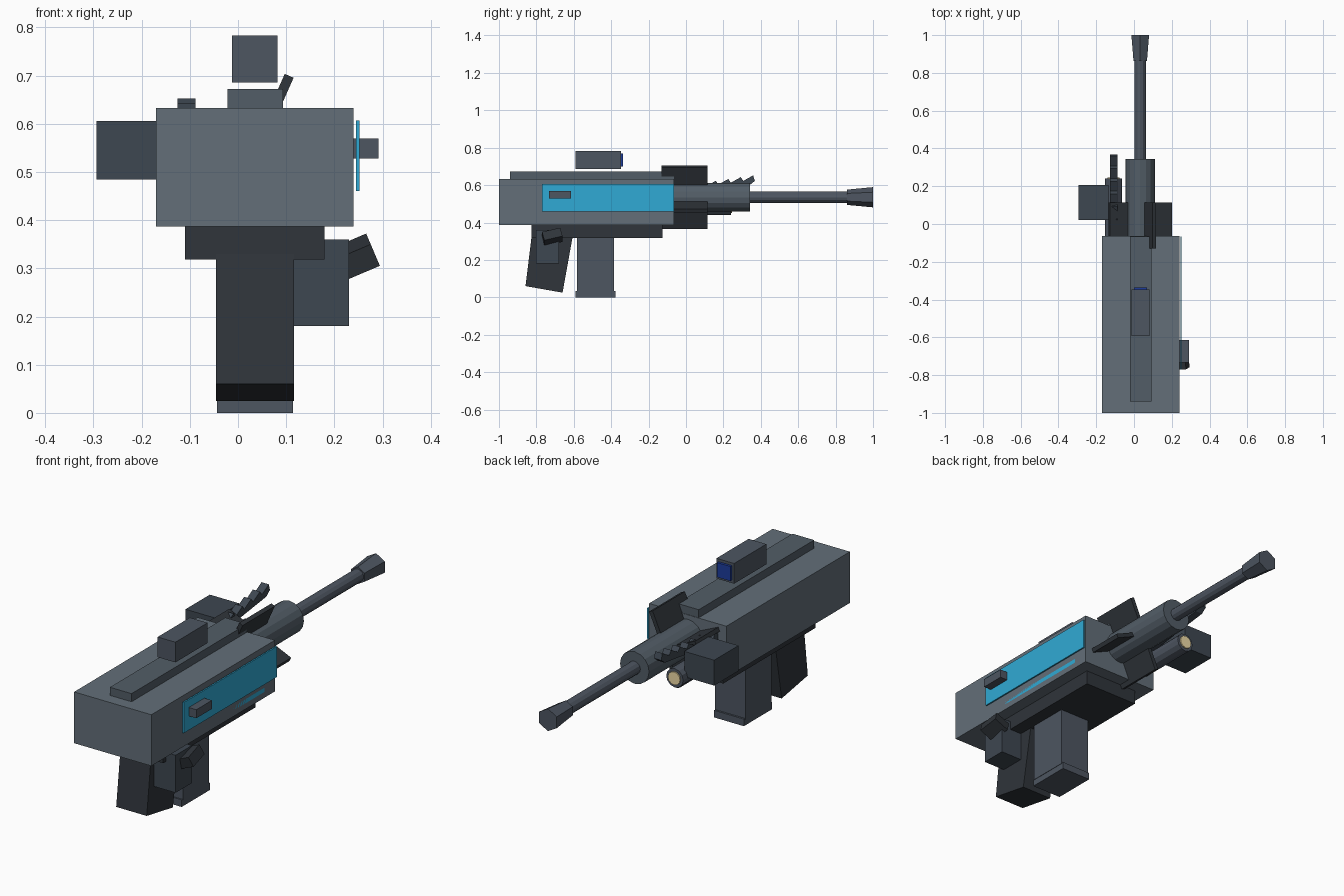
import bpy, bmesh
from math import radians, cos, sin, pi
from mathutils import Matrix, Vector

if "Cube" in bpy.data.objects:
    bpy.data.objects.remove(bpy.data.objects["Cube"])


def paint(name, rgb):
    m = bpy.data.materials.new(name)
    m.diffuse_color = (*rgb, 1)
    m.use_nodes = True
    m.node_tree.nodes["Principled BSDF"].inputs["Base Color"].default_value = m.diffuse_color
    return m


CYAN = paint("cyan", (0.03, 0.40, 0.66))
BLUE = paint("blue", (0.012, 0.045, 0.33))
TAN = paint("tan", (0.85, 0.70, 0.38))
STEEL = paint("steel", (0.125, 0.158, 0.19))
RAIL = paint("rail_grey", (0.085, 0.11, 0.135))
SLATE = paint("slate", (0.075, 0.092, 0.12))
GUNMETAL = paint("gunmetal", (0.048, 0.063, 0.082))
DARK = paint("dark", (0.029, 0.035, 0.043))


def finish(name, bm, mat):
    bmesh.ops.recalc_face_normals(bm, faces=bm.faces)
    mesh = bpy.data.meshes.new(name)
    bm.to_mesh(mesh)
    bm.free()
    ob = bpy.data.objects.new(name, mesh)
    bpy.context.collection.objects.link(ob)
    mesh.materials.append(mat)
    return ob


def box(name, x, y, z, mat, matrix=None):
    """Box from (min, max) ranges, with an optional placing matrix."""
    bm = bmesh.new()
    bmesh.ops.create_cube(bm, size=1)
    for v in bm.verts:
        v.co = Vector([r[0] + (c + 0.5) * (r[1] - r[0]) for r, c in zip((x, y, z), v.co)])
    if matrix:
        bm.transform(matrix)
    return finish(name, bm, mat)


def tube(name, x, z, y0, y1, r0, r1, sides, mat):
    """Cone or cylinder along y, with a corner pointing straight up."""
    bm = bmesh.new()
    rings = []
    for y, r in ((y0, r0), (y1, r1)):
        rings.append([bm.verts.new((x + r * sin(2 * pi * i / sides), y,
                                    z + r * cos(2 * pi * i / sides))) for i in range(sides)])
    bm.faces.new(rings[0])
    bm.faces.new(rings[1])
    for i in range(sides):
        j = (i + 1) % sides
        bm.faces.new((rings[0][i], rings[0][j], rings[1][j], rings[1][i]))
    return finish(name, bm, mat)


def side_profile(name, pts, x0, x1, mat):
    """Extrude a (y, z) outline across x."""
    bm = bmesh.new()
    face = bm.faces.new([bm.verts.new((x0, y, z)) for y, z in pts])
    new = bmesh.ops.extrude_face_region(bm, geom=[face])["geom"]
    bmesh.ops.translate(bm, vec=(x1 - x0, 0, 0),
                        verts=[g for g in new if isinstance(g, bmesh.types.BMVert)])
    return finish(name, bm, mat)


# Receiver, rail and lower frame
box("receiver", (-0.17, 0.24), (-1, -0.063), (0.387, 0.633), STEEL)
box("top_rail", (-0.022, 0.093), (-0.94, -0.065), (0.63, 0.672), RAIL)
box("lower_frame", (-0.11, 0.18), (-0.825, -0.125), (0.318, 0.39), DARK)

# Floating sight with lens
box("sight", (-0.012, 0.082), (-0.592, -0.348), (0.686, 0.783), SLATE)
box("sight_lens", (0.0, 0.07), (-0.35, -0.336), (0.7, 0.77), BLUE)

# Side panel with charging handle, and a flush glow strip on each side
box("side_panel", (0.245, 0.252), (-0.77, -0.065), (0.46, 0.607), CYAN)
box("charging_handle", (0.235, 0.292), (-0.733, -0.615), (0.528, 0.569), SLATE)
for side, x in (("left", -0.168), ("right", 0.238)):
    box(side + "_glow_strip", (x - 0.002, x + 0.002), (-0.64, -0.14), (0.415, 0.435), CYAN)

# Barrel
BX, BZ = 0.033, 0.535
tube("barrel_shroud", BX, BZ, -0.1, 0.343, 0.077, 0.077, 16, RAIL)
tube("barrel", BX, BZ, 0.33, 0.9, 0.031, 0.031, 12, SLATE)
tube("muzzle", BX, BZ, 0.862, 1.0, 0.041, 0.054, 6, SLATE)

# Four radial fins around the shroud
for i in range(4):
    turn = Matrix.Translation((BX, 0, BZ)) @ Matrix.Rotation(radians(-66 - 90 * i), 4, 'Y')
    box(f"shroud_fin_{i + 1}", (0.06, 0.18), (-0.13, 0.115), (-0.01, 0.01), DARK, turn)

# Side pod, torch and its lens
box("side_pod", (-0.294, -0.135), (0.022, 0.206), (0.484, 0.606), GUNMETAL)
tube("torch", -0.108, 0.484, -0.07, 0.24, 0.045, 0.045, 12, SLATE)
tube("torch_lens", -0.108, 0.484, 0.235, 0.246, 0.032, 0.032, 12, TAN)

# Serrated blade beside the shroud
teeth = [(-0.08, 0.545), (-0.08, 0.58)]
for i in range(7):
    y, z = -0.04 + i * 0.0665, 0.594 + i * 0.0097
    teeth += [(y, z), (y + 0.014, z - 0.02)]
teeth[-1] = (0.368, 0.622)
teeth += [(0.34, 0.6)]
side_profile("serrated_blade", teeth, -0.126, -0.088, GUNMETAL)

# Grip and magazine
side_profile("grip", [(-0.825, 0.33), (-0.605, 0.33), (-0.66, 0.025), (-0.858, 0.06)],
             -0.046, 0.116, DARK)
box("magazine", (-0.046, 0.116), (-0.583, -0.385), (0.03, 0.33), SLATE)
box("magazine_base", (-0.044, 0.114), (-0.59, -0.376), (0, 0.034), SLATE)

# Side block with tilted lever
box("lever_block", (0.08, 0.23), (-0.802, -0.678), (0.18, 0.36), GUNMETAL)
tilt = (Matrix.Translation((0.248, -0.715, 0.325)) @ Matrix.Rotation(radians(-23), 4, 'Y')
        @ Matrix.Rotation(radians(14), 4, 'X'))
box("lever", (-0.045, 0.035), (-0.05, 0.05), (-0.025, 0.025), DARK, tilt)
